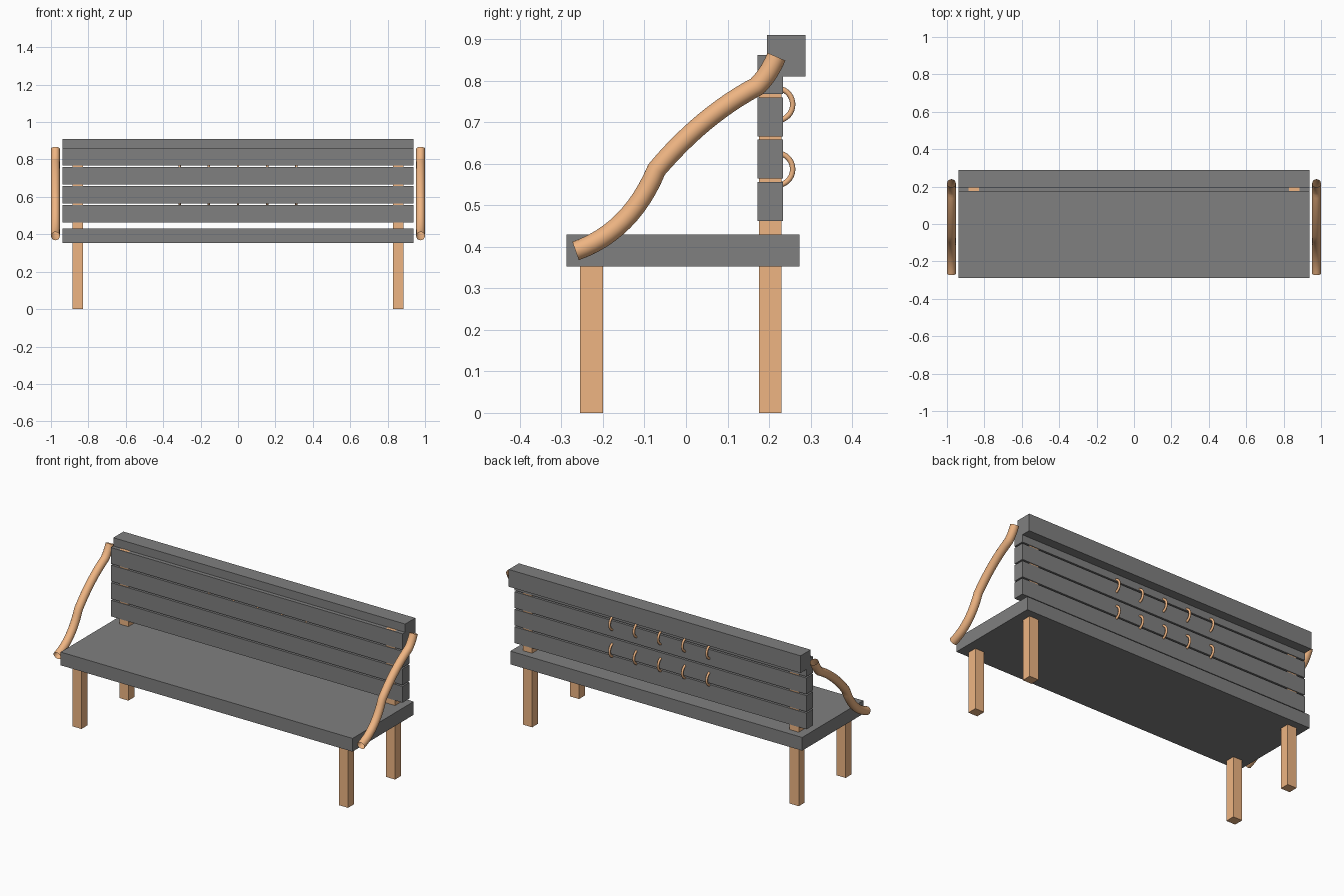
import bpy
from math import pi, radians
from mathutils import Vector

if "Cube" in bpy.data.objects:
    bpy.data.objects.remove(bpy.data.objects["Cube"])


def material(name, rgb):
    m = bpy.data.materials.new(name)
    m.diffuse_color = (*rgb, 1)
    m.use_nodes = True
    m.node_tree.nodes["Principled BSDF"].inputs["Base Color"].default_value = m.diffuse_color
    return m


wood = material("wood", (0.86, 0.46, 0.225))
grey = material("dark_grey", (0.215, 0.215, 0.215))


def box(name, x, y, z, mat):
    """Box from (min, max) ranges on each axis."""
    bpy.ops.mesh.primitive_cube_add(size=1, location=[sum(r) / 2 for r in (x, y, z)])
    ob = bpy.context.object
    ob.name = name
    ob.scale = [r[1] - r[0] for r in (x, y, z)]
    bpy.ops.object.transform_apply(location=False, rotation=False, scale=True)
    ob.data.materials.append(mat)
    return ob


def armrest(name, x):
    """Bent round tube: three arcs given as knots and control points (y, z)."""
    knots = [(-0.266, 0.390), (-0.071, 0.586), (0.17, 0.786), (0.218, 0.858)]
    ctrls = [(-0.133, 0.437), (0.04, 0.717), (0.198, 0.812)]
    knots = [Vector((x, *k)) for k in knots]
    ctrls = [Vector((x, *c)) for c in ctrls]
    cu = bpy.data.curves.new(name, 'CURVE')
    cu.dimensions = '3D'
    cu.bevel_depth = 0.0235
    cu.bevel_resolution = 6
    cu.resolution_u = 12
    cu.use_fill_caps = False
    sp = cu.splines.new('BEZIER')
    sp.bezier_points.add(len(knots) - 1)
    for i, (p, k) in enumerate(zip(sp.bezier_points, knots)):
        p.handle_left_type = p.handle_right_type = 'FREE'
        p.co = k
        p.handle_left = k.lerp(ctrls[i - 1], 2 / 3) if i > 0 else k
        p.handle_right = k.lerp(ctrls[i], 2 / 3) if i < len(ctrls) else k
    ob = bpy.data.objects.new(name, cu)
    bpy.context.collection.objects.link(ob)
    bpy.ops.object.select_all(action='DESELECT')
    bpy.context.view_layer.objects.active = ob
    ob.select_set(True)
    bpy.ops.object.convert(target='MESH')
    ob = bpy.context.object
    ob.name = name
    ob.data.materials.clear()
    ob.data.materials.append(wood)
    bpy.ops.object.shade_smooth_by_angle(angle=radians(40))


# seat, top rail and back slats
W = (-0.938, 0.938)
box("seat", W, (-0.288, 0.273), (0.353, 0.43), grey)
box("top_rail", W, (0.195, 0.288), (0.81, 0.91), grey)
for i in range(4):
    z = 0.462 + i * 0.102
    box(f"back_slat_{i + 1}", W, (0.172, 0.234), (z, z + 0.094), grey)

# legs, rear posts and armrests on both sides
for side, s in (("left", -1), ("right", 1)):
    x = sorted((s * 0.828, s * 0.886))
    box(f"front_leg_{side}", x, (-0.255, -0.20), (0, 0.36), wood)
    box(f"rear_post_{side}", x, (0.176, 0.23), (0, 0.8625), wood)
    armrest(f"armrest_{side}", s * 0.976)

# rings on the rear of the back
for row, z in enumerate((0.587, 0.743)):
    for i in range(5):
        bpy.ops.mesh.primitive_torus_add(
            major_radius=0.039, minor_radius=0.0065, major_segments=40, minor_segments=16,
            location=((i - 2) * 0.156, 0.218, z), rotation=(0, pi / 2, 0))
        ob = bpy.context.object
        ob.name = f"ring_{row + 1}_{i + 1}"
        ob.data.materials.append(wood)
        bpy.ops.object.shade_smooth_by_angle(angle=radians(60))
